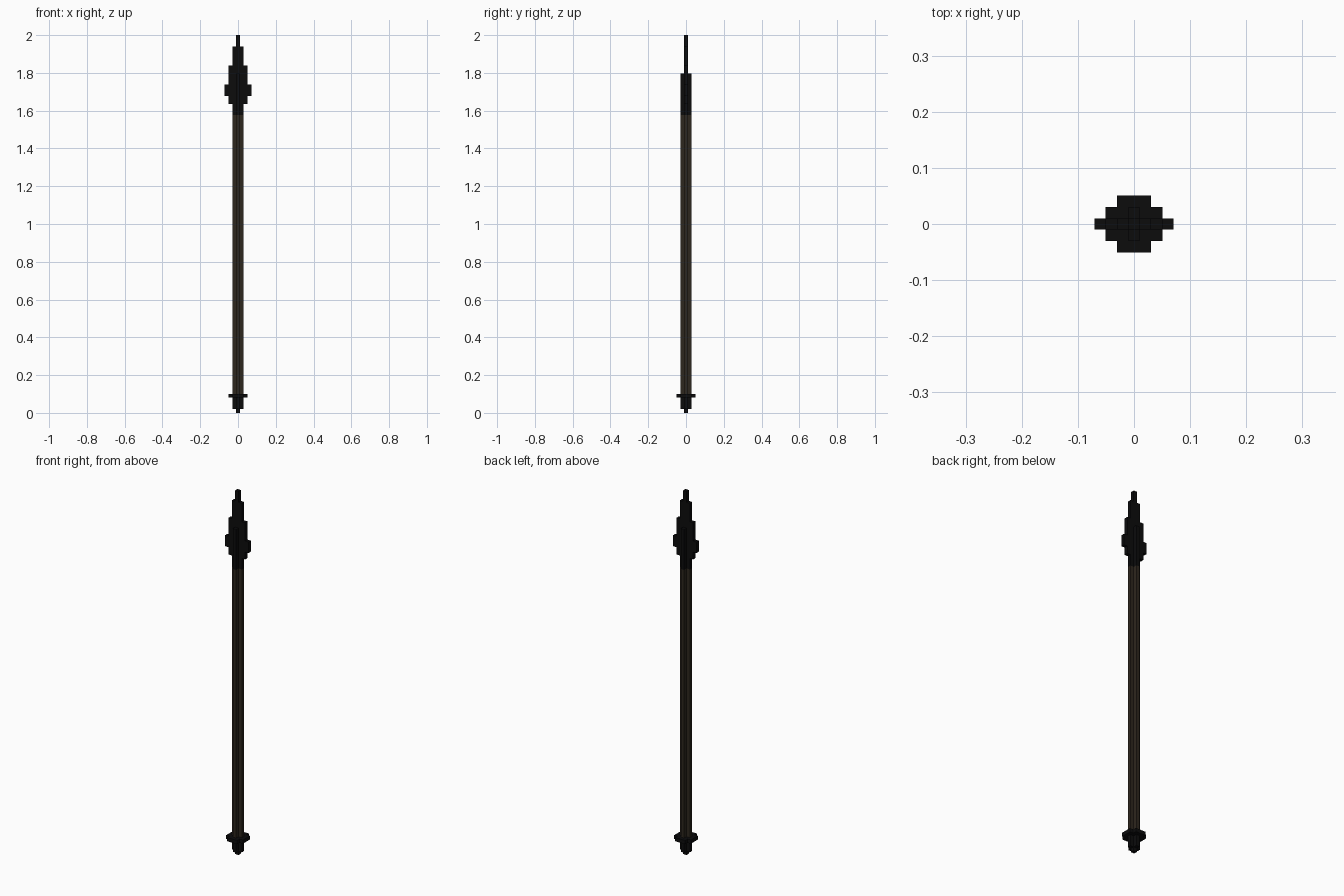
import bpy, bmesh, math
from mathutils import Vector

if "Cube" in bpy.data.objects:
    bpy.data.objects.remove(bpy.data.objects["Cube"])

U = 2 / 99  # edge of one block; the spear is 99 blocks tall


def box(hx, hy, z0, z1):
    """Cells of a centred box: half counts hx, hy either side of the middle cell."""
    return {(x, y, z) for x in range(-hx, hx + 1)
            for y in range(-hy, hy + 1) for z in range(z0, z1)}


def cross(z0, z1, long=1, short=0):
    """Cells of a plus-shaped column."""
    return box(long, short, z0, z1) | box(short, long, z0, z1)


def material(name, rgb):
    m = bpy.data.materials.new(name)
    m.diffuse_color = (*rgb, 1)
    m.use_nodes = True
    m.node_tree.nodes["Principled BSDF"].inputs["Base Color"].default_value = m.diffuse_color
    return m


black = material("black iron", (0.0035, 0.0035, 0.0038))
brown = material("dark wood", (0.027, 0.020, 0.013))

# Butt: point, socket and round collar
butt = box(0, 0, 0, 1) | cross(1, 4) | cross(4, 5, 2, 1)

# Wooden pole
shaft = cross(5, 78)

# Head: socket with raised rib, and a thin stepped blade
head = cross(78, 81) | box(0, 1, 81, 89)
for half, z0, z1 in [(2, 81, 83), (3, 83, 86), (2, 86, 91), (1, 91, 96), (0, 96, 99)]:
    head |= box(half, 0, z0, z1)

solid = butt | shaft | head


def build(name, cells, mat):
    """Make the outer skin of the cells, leaving out faces hidden inside the spear."""
    bm = bmesh.new()
    for c in cells:
        for axis in range(3):
            for s in (-1, 1):
                n = [0, 0, 0]
                n[axis] = s
                if tuple(a + b for a, b in zip(c, n)) in solid:
                    continue
                mid = Vector((c[0], c[1], c[2] + 0.5)) + Vector(n) * 0.5
                u, v = Vector((0, 0, 0)), Vector((0, 0, 0))
                u[(axis + 1) % 3] = 0.5
                v[(axis + 2) % 3] = 0.5 * s
                bm.faces.new([bm.verts.new((mid + p) * U)
                              for p in (-u - v, u - v, u + v, v - u)])
    bmesh.ops.remove_doubles(bm, verts=bm.verts, dist=U * 0.01)
    # Merge the flat block faces into larger ones
    bmesh.ops.dissolve_limit(bm, angle_limit=math.radians(1),
                             verts=bm.verts, edges=bm.edges)
    me = bpy.data.meshes.new(name)
    bm.to_mesh(me)
    bm.free()
    me.materials.append(mat)
    bpy.context.collection.objects.link(bpy.data.objects.new(name, me))


build("butt_cap", butt, black)
build("shaft", shaft, brown)
build("spear_head", head, black)
